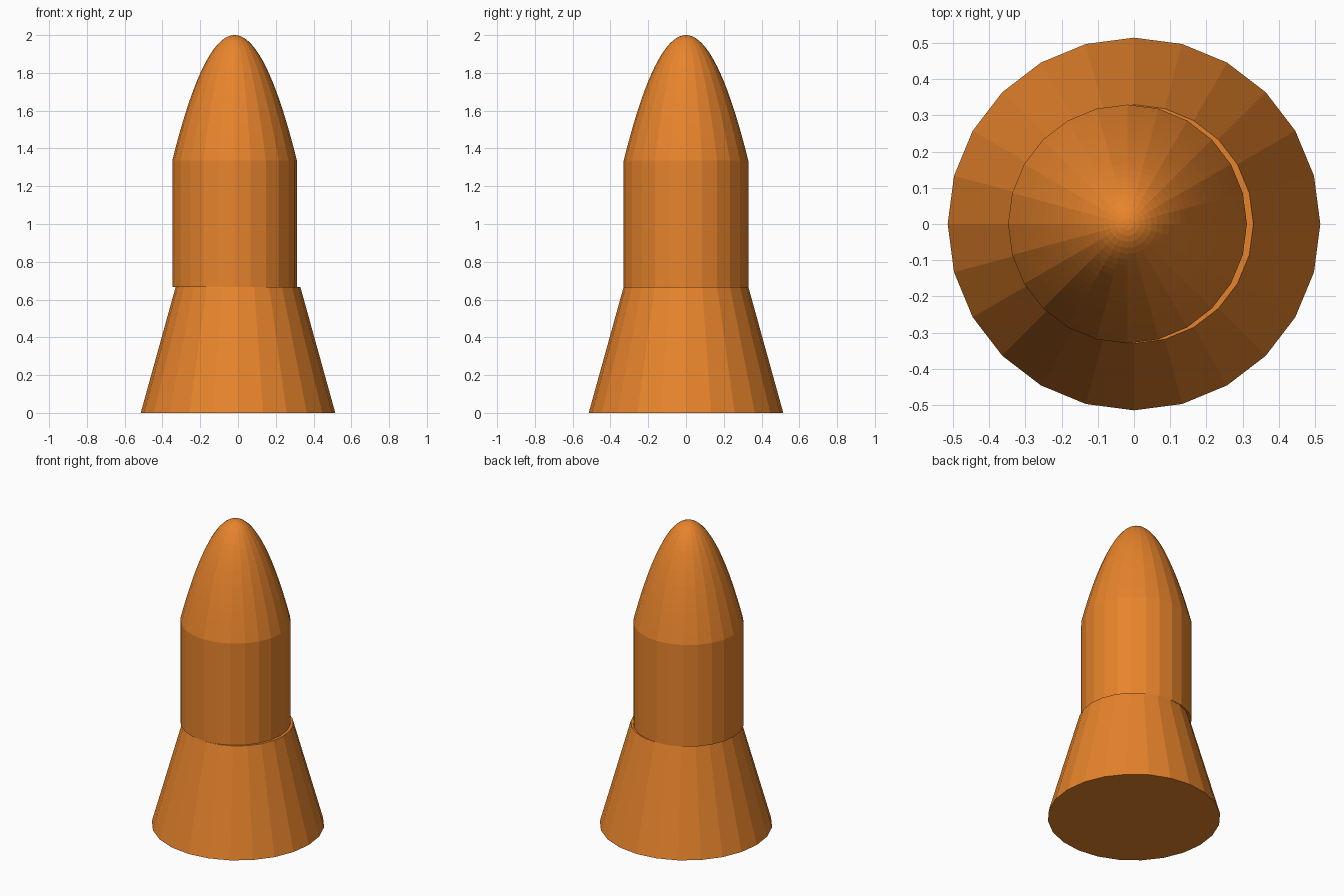
import bpy
import bmesh
import math

SIDES = 24
RADIUS = 0.33
OFFSET = -0.018   # upper stages sit slightly to one side
JOINT_LOW, JOINT_HIGH, TIP = 0.667, 1.335, 2.0

cube = bpy.data.objects.get("Cube")
if cube:
    bpy.data.objects.remove(cube, do_unlink=True)

orange = bpy.data.materials.new("orange")
orange.use_nodes = True
colour = (0.8, 0.23, 0.025, 1)
orange.diffuse_color = colour
orange.node_tree.nodes["Principled BSDF"].inputs["Base Color"].default_value = colour


def lathe(name, profile, x):
    """Closed solid from (radius, z) points, bottom to top; radius 0 makes a tip."""
    bm = bmesh.new()
    rings = []
    for r, z in profile:
        if r == 0:
            rings.append([bm.verts.new((0, 0, z))] * SIDES)
            continue
        angles = [math.tau * i / SIDES for i in range(SIDES)]
        rings.append([bm.verts.new((r * math.cos(a), r * math.sin(a), z)) for a in angles])
    for low, high in zip(rings, rings[1:]):
        for i in range(SIDES):
            j = (i + 1) % SIDES
            corners = [low[i], low[j], high[j]]
            if high[i] is not high[j]:
                corners.append(high[i])
            bm.faces.new(corners)
    bm.faces.new(rings[0][::-1])
    if profile[-1][0] > 0:
        bm.faces.new(rings[-1])
    mesh = bpy.data.meshes.new(name)
    bm.to_mesh(mesh)
    bm.free()
    mesh.materials.append(orange)
    obj = bpy.data.objects.new(name, mesh)
    obj.location.x = x
    bpy.context.collection.objects.link(obj)


# Flared base and straight body
lathe("flared_base", [(0.515, 0), (RADIUS, JOINT_LOW)], 0)
lathe("body", [(RADIUS, JOINT_LOW), (RADIUS, JOINT_HIGH)], OFFSET)

# Parabolic nose
STEPS = 20
nose = []
for k in range(STEPS, -1, -1):
    t = k / STEPS
    nose.append((RADIUS * t, TIP - (TIP - JOINT_HIGH) * t * t))
lathe("nose_cone", nose, OFFSET)
